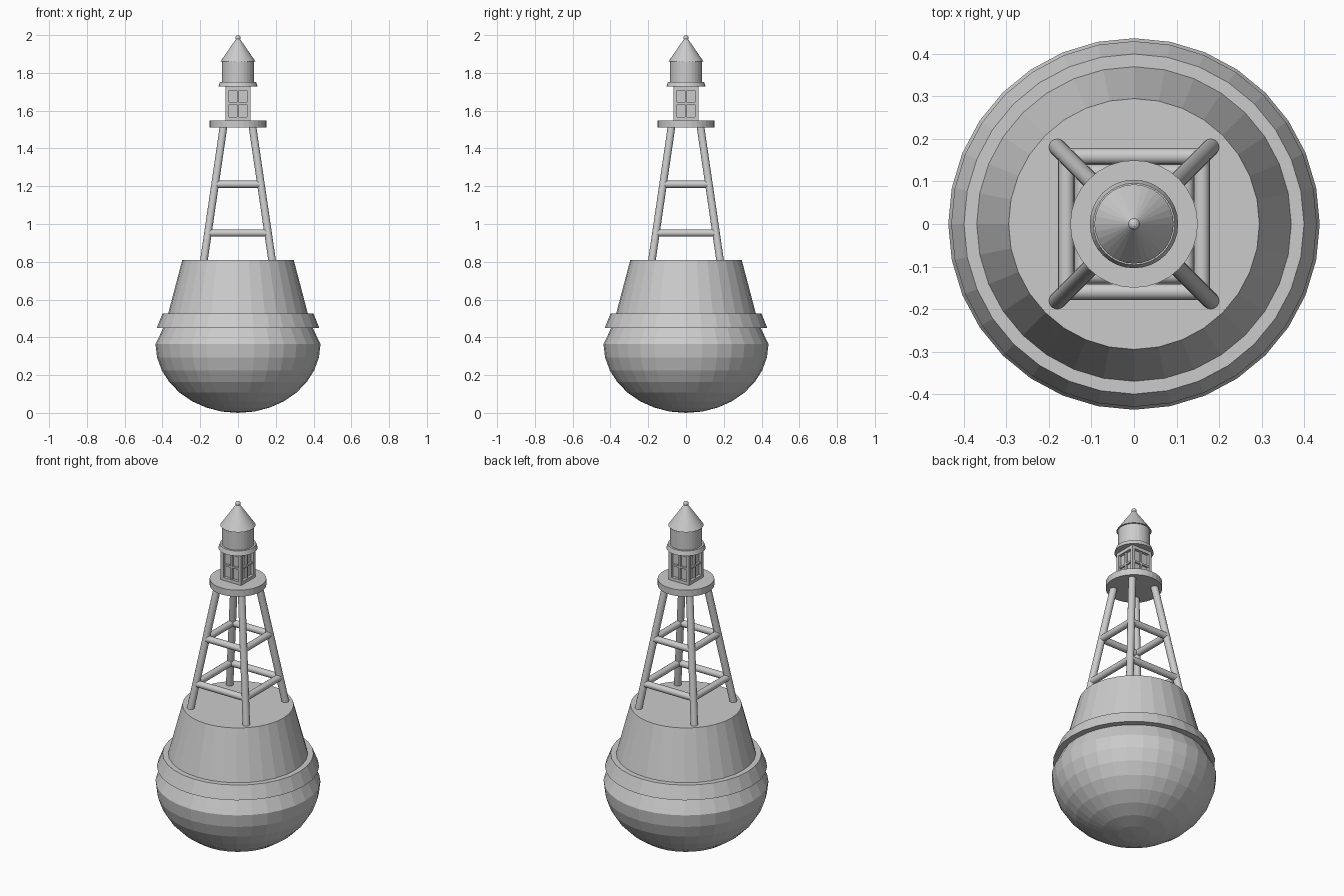
import bpy, bmesh
from math import sin, cos, pi
from mathutils import Vector, Matrix

cube = bpy.data.objects.get("Cube")
if cube:
    bpy.data.objects.remove(cube, do_unlink=True)

grey = bpy.data.materials.new("plain_grey")
grey.use_nodes = True
colour = (0.6, 0.6, 0.6, 1)
grey.diffuse_color = colour
grey.node_tree.nodes["Principled BSDF"].inputs["Base Color"].default_value = colour


def finish(name, bm):
    bmesh.ops.recalc_face_normals(bm, faces=bm.faces)
    mesh = bpy.data.meshes.new(name)
    bm.to_mesh(mesh)
    bm.free()
    mesh.materials.append(grey)
    obj = bpy.data.objects.new(name, mesh)
    bpy.context.collection.objects.link(obj)
    return obj


def lathe(name, profile, sides=32):
    """Spin (radius, height) points, starting and ending on the axis."""
    bm = bmesh.new()
    verts = [bm.verts.new((r, 0, z)) for r, z in profile]
    edges = [bm.edges.new(pair) for pair in zip(verts, verts[1:])]
    bmesh.ops.spin(bm, geom=verts + edges, cent=(0, 0, 0), axis=(0, 0, 1),
                   angle=2 * pi, steps=sides, use_merge=True)
    bmesh.ops.remove_doubles(bm, verts=bm.verts, dist=0.0001)
    return finish(name, bm)


def rod(name, start, end, radius, sides=16):
    start, end = Vector(start), Vector(end)
    axis = end - start
    place = (Matrix.Translation((start + end) / 2)
             @ axis.to_track_quat('Z', 'Y').to_matrix().to_4x4())
    bm = bmesh.new()
    bmesh.ops.create_cone(bm, cap_ends=True, segments=sides, radius1=radius,
                          radius2=radius, depth=axis.length, matrix=place)
    for face in bm.faces:
        face.smooth = len(face.verts) == 4
    for edge in bm.edges:
        edge.smooth = all(len(f.verts) == 4 for f in edge.link_faces)
    return finish(name, bm)


def box(name, low, high, turn=0):
    low, high = Vector(low), Vector(high)
    bm = bmesh.new()
    bmesh.ops.create_cube(bm, size=1, matrix=Matrix.Rotation(turn, 4, 'Z')
                          @ Matrix.Translation((low + high) / 2)
                          @ Matrix.Diagonal((*(high - low), 1)))
    return finish(name, bm)


# Float: rounded bottom, sloped shoulder, overhanging band and tapered drum
bowl = [(0.437 * sin(i * pi / 16), 0.365 * (1 - cos(i * pi / 16)))
        for i in range(9)]
lathe("float_hull", bowl + [(0.395, 0.45), (0.43, 0.45), (0.40, 0.525),
                            (0.37, 0.525), (0.295, 0.81), (0, 0.81)])

# Tower: four leaning legs with two rings of braces
foot, head = 0.81, 1.52


def spread(z):
    return 0.18 - 0.104 * (z - foot) / (head - foot)


corners = [(1, 1), (-1, 1), (-1, -1), (1, -1)]
for i, (x, y) in enumerate(corners):
    a, b = spread(foot - 0.005), spread(head)
    rod(f"tower_leg_{i + 1}", (x * a, y * a, foot - 0.005), (x * b, y * b, head), 0.02)
    nx, ny = corners[(i + 1) % 4]
    for level, z in (("lower", 0.952), ("upper", 1.21)):
        s = spread(z)
        rod(f"{level}_brace_{i + 1}", (x * s, y * s, z), (nx * s, ny * s, z), 0.019)

# Platform on top of the legs
lathe("platform", [(0, 1.51), (0.15, 1.51), (0.15, 1.548), (0, 1.548)])

# Lantern room: square core, frame and recessed four-pane windows
wall, opening, pane = 0.066, 0.048, 0.05
floor, sill, lintel, ceiling = 1.548, 1.566, 1.708, 1.73
middle = (sill + lintel) / 2
box("lantern_core", (-pane, -pane, floor), (pane, pane, ceiling))
box("lantern_sill", (-wall, -wall, floor), (wall, wall, sill))
box("lantern_lintel", (-wall, -wall, lintel), (wall, wall, ceiling))
for i in range(4):
    turn = i * pi / 2
    box(f"lantern_post_{i + 1}", (opening, opening, sill), (wall, wall, lintel), turn)
    box(f"window_upright_{i + 1}", (-0.005, -0.061, sill), (0.005, -0.045, lintel), turn)
    box(f"window_crossbar_{i + 1}", (-opening, -0.061, middle - 0.005),
        (opening, -0.045, middle + 0.005), turn)

# Light housing with flared collar, pointed roof and ball finial
lathe("collar", [(0, 1.727), (0.104, 1.727), (0.096, 1.752), (0, 1.752)])
lathe("light_drum", [(0, 1.745), (0.085, 1.745), (0.085, 1.865), (0, 1.865)])
lathe("roof", [(0, 1.86), (0.093, 1.86), (0.01, 1.98), (0, 1.98)])
lathe("finial", [(0.014 * sin(i * pi / 8), 1.986 - 0.014 * cos(i * pi / 8))
                 for i in range(9)], 16)
